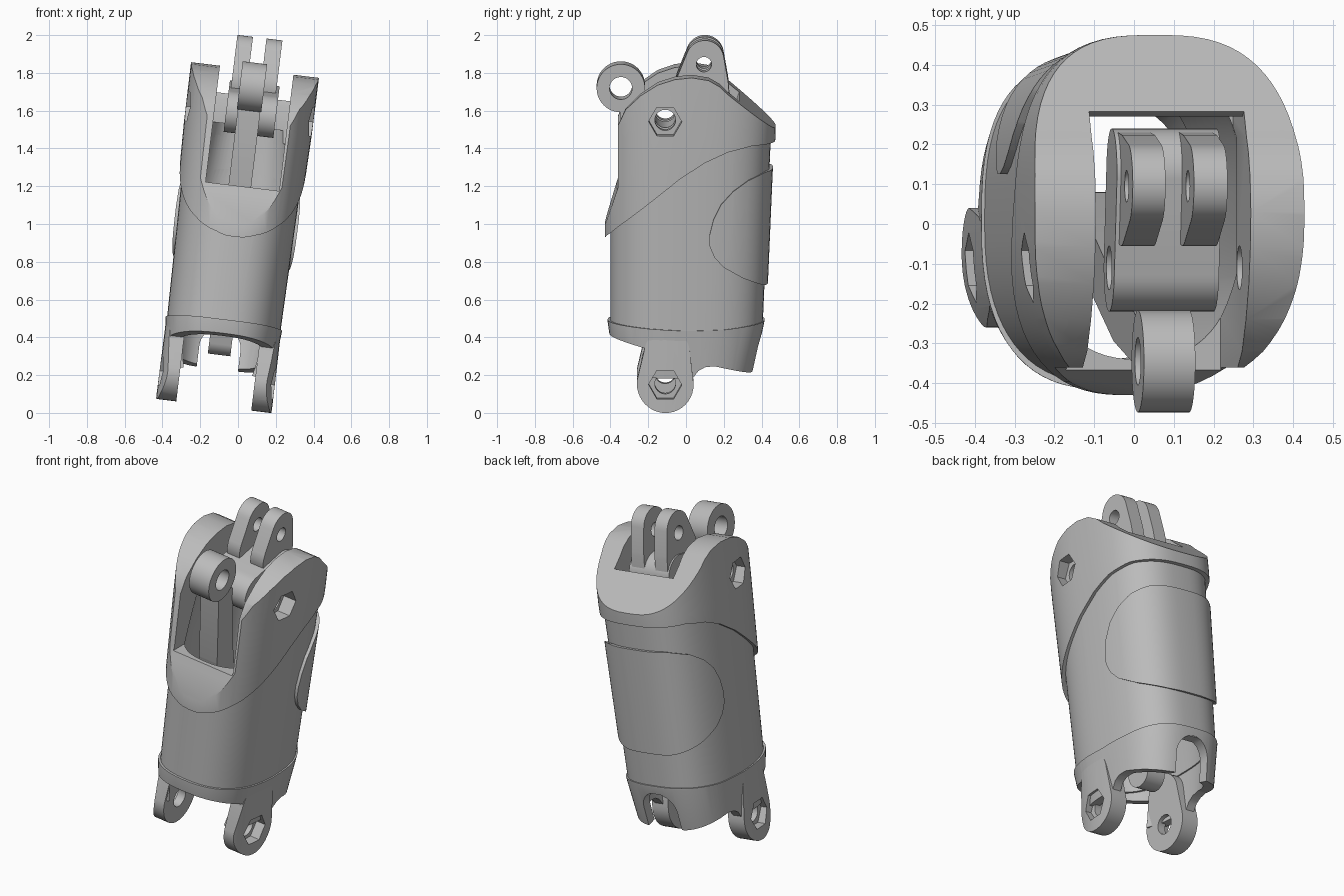
import bpy, bmesh, math
from mathutils import Matrix, Vector
from mathutils.geometry import convex_hull_2d

cube = bpy.data.objects.get("Cube")
if cube:
    bpy.data.objects.remove(cube)

grey = bpy.data.materials.new("plain_grey")
grey.use_nodes = True
grey.diffuse_color = (0.5, 0.5, 0.5, 1)
grey.node_tree.nodes["Principled BSDF"].inputs["Base Color"].default_value = (0.5, 0.5, 0.5, 1)

CX = -0.01          # middle of the limb across its width
TILT = Matrix.Translation((0, 0, 1)) @ Matrix.Rotation(math.radians(7), 4, 'Y') @ Matrix.Translation((0, 0, -1))
parts = []


def make(name, bm):
    bmesh.ops.recalc_face_normals(bm, faces=bm.faces[:])
    mesh = bpy.data.meshes.new(name)
    bm.to_mesh(mesh)
    bm.free()
    mesh.materials.append(grey)
    ob = bpy.data.objects.new(name, mesh)
    bpy.context.scene.collection.objects.link(ob)
    return ob


def loft(name, sections, inset=0.0, seg=72):
    """Rounded tube solid, squarer at the back; sections are (height, front, back, half width)."""
    bm = bmesh.new()
    rings = []
    for h, front, back, rx in sections:
        ry, cy = (back - front) / 2 - inset, (back + front) / 2
        ring = []
        for i in range(seg):
            a = math.tau * i / seg
            c, s = math.cos(a), math.sin(a)
            power = 2.85 if s > 0 else 2.5
            x = math.copysign(abs(c) ** (2 / power), c) * (rx - inset)
            y = math.copysign(abs(s) ** (2 / power), s) * ry
            ring.append(bm.verts.new((CX + x, cy + y, h)))
        rings.append(ring)
    for lo, hi in zip(rings, rings[1:]):
        for i in range(seg):
            j = (i + 1) % seg
            bm.faces.new((lo[i], lo[j], hi[j], hi[i]))
    bm.faces.new(rings[0][::-1])
    bm.faces.new(rings[-1])
    return make(name, bm)


def prism(name, pts, t0, t1, axis='X'):
    """Extrude a flat outline along x or y."""
    bm = bmesh.new()
    put = (lambda t, p: (t, p[0], p[1])) if axis == 'X' else (lambda t, p: (p[0], t, p[1]))
    ends = [[bm.verts.new(put(t, p)) for p in pts] for t in (t0, t1)]
    n = len(pts)
    for i in range(n):
        j = (i + 1) % n
        bm.faces.new((ends[0][i], ends[0][j], ends[1][j], ends[1][i]))
    bm.faces.new(ends[0][::-1])
    bm.faces.new(ends[1])
    return make(name, bm)


def slab(name, circles, t0, t1, axis='X', seg=40):
    """Plate whose outline wraps around circles (a, b, radius)."""
    pts = [Vector((a + r * math.cos(math.tau * i / seg), b + r * math.sin(math.tau * i / seg)))
           for a, b, r in circles for i in range(seg)]
    return prism(name, [pts[i] for i in convex_hull_2d(pts)], t0, t1, axis)


def boolean(ob, *tools):
    for op, tool in tools:
        mod = ob.modifiers.new(op, 'BOOLEAN')
        mod.operation, mod.solver, mod.object = op, 'EXACT', tool
    bpy.context.view_layer.update()
    deps = bpy.context.evaluated_depsgraph_get()
    mesh = bpy.data.meshes.new_from_object(ob.evaluated_get(deps))
    ob.modifiers.clear()
    ob.data = mesh
    for _, tool in tools:
        bpy.data.objects.remove(tool)
    parts.append(ob)
    return ob


def cut(tool):
    return ('DIFFERENCE', tool)


def keep(tool):
    return ('INTERSECT', tool)


def bore(y, z, r=0.055):
    return cut(slab("bore", [(y, z, r)], -0.6, 0.6))


def hex_pocket(y, z, side, inner):
    return cut(slab("hex", [(y, z, 0.088)], *sorted((side * 0.6, CX + side * inner)), seg=6))


BODY = [(0.2, -0.40, 0.395, 0.298), (1.6, -0.40, 0.455, 0.322)]
SHELL = [(0.8, -0.43, 0.45, 0.322), (1.5, -0.43, 0.475, 0.34), (2.0, -0.43, 0.475, 0.342)]
SKIRT = [(0.0, -0.35, 0.31, 0.27), (0.48, -0.415, 0.415, 0.312), (0.6, -0.415, 0.42, 0.312)]
HINGE = (-0.11, 1.585)
LUG = (-0.11, 0.178)


def cavity():
    return cut(loft("cavity", [(0.1,) + BODY[0][1:], (1.2, -0.40, 0.44, 0.315),
                               (1.52, -0.36, 0.43, 0.28)], inset=0.06))


# Main tube
boolean(loft("main_tube", BODY),
        keep(prism("side", [(-0.5, 0.44), (-0.5, 0.96), (-0.39, 0.99), (-0.05, 1.28), (0.1, 1.39),
                            (0.25, 1.45), (0.5, 1.47), (0.5, 0.44)], -0.6, 0.6)),
        cavity())

# Upper shell with two cheeks and a slot whose back rim is chamfered
shell_side = [(-0.43, 0.93), (-0.43, 1.0), (-0.36, 1.22), (-0.36, 1.55)]
shell_side += [(-0.32, 1.64), (-0.24, 1.72), (-0.15, 1.78), (-0.06, 1.81), (0.03, 1.82), (0.12, 1.805),
               (0.18, 1.77), (0.22, 1.73), (0.475, 1.52), (0.6, 1.45), (0.35, 1.45), (0.22, 1.42),
               (0.1, 1.365), (-0.03, 1.28), (-0.25, 1.10), (-0.36, 1.01), (-0.42, 0.95)]
boolean(loft("upper_shell", SHELL),
        keep(prism("side", shell_side, -0.6, 0.6)),
        cavity(),
        cut(prism("slot", [(-1, 1.2), (0.27, 1.2), (0.27, 1.65), (0.3, 1.72), (0.3, 2.2), (-1, 2.2)],
                  -0.197, 0.195)),
        bore(*HINGE), hex_pocket(*HINGE, 1, 0.26), hex_pocket(*HINGE, -1, 0.26))

# Raised plate wrapping the back
boolean(loft("back_plate", BODY, inset=-0.018),
        keep(prism("side", [(0.6, 1.31), (0.42, 1.3), (0.33, 1.265), (0.25, 1.21), (0.185, 1.14), (0.145, 1.06),
                            (0.125, 0.98), (0.125, 0.92), (0.15, 0.86), (0.2, 0.805), (0.3, 0.745),
                            (0.42, 0.69), (0.6, 0.67)], -0.6, 0.6)),
        cavity())

# Lower skirt with an arched notch at the back
boolean(loft("lower_skirt", SKIRT),
        keep(prism("side", [(-0.5, 0.49), (-0.4, 0.49), (-0.2, 0.475), (0, 0.465), (0.2, 0.47), (0.4, 0.49),
                            (0.5, 0.49), (0.5, 0.215), (0.34, 0.225), (0.25, 0.25), (0.15, 0.275),
                            (0.1, 0.27), (0.065, 0.25), (0.035, 0.21), (-0.24, 0.21), (-0.22, 0.37),
                            (-0.5, 0.44)], -0.6, 0.6)),
        cut(loft("inner", SKIRT, inset=0.055)),
        cut(slab("notch", [(-0.015, 0.335, 0.11), (-0.015, 0.0, 0.11)], 0.1, 0.6, 'Y')))

# Lower hinge lugs, rounded to the outline of the limb
for side, name in ((1, "left"), (-1, "right")):
    span = sorted((CX + side * 0.2, CX + side * 0.35))
    boolean(slab(name + "_lower_lug", [(*LUG, 0.15), (-0.1, 0.35, 0.12)], *span),
            keep(loft("outline", [(-0.1, -0.40, 0.33, 0.309), (0.6, -0.40, 0.40, 0.305)])),
            bore(*LUG), hex_pocket(*LUG, side, 0.25))

# Fork link pivoting between the cheeks
boolean(slab("fork_base", [(*HINGE, 0.11), (0.13, 1.64, 0.11)], -0.135, 0.13), bore(*HINGE))
for name, u0, u1 in (("right", -0.125, -0.042), ("left", 0.03, 0.115)):
    boolean(slab(name + "_fork_prong", [(0.1, 1.893, 0.1), (0.085, 1.75, 0.14), (0.11, 1.62, 0.125)], u0, u1),
            bore(0.095, 1.865, 0.04))

# Lever running down through the tube
U0, U1 = -0.08, 0.05
boolean(slab("lever_eye", [(-0.345, 1.73, 0.128)], U0, U1, seg=56), bore(-0.345, 1.73, 0.06))
boolean(slab("lever_neck", [(-0.285, 1.6, 0.065), (-0.22, 1.2, 0.075)], U0 + 0.005, U1 - 0.005))
boolean(slab("lever_arm", [(-0.22, 1.2, 0.075), (0.0, 0.38, 0.08)], U0 + 0.005, U1 - 0.005))

# Lean the whole assembly and shade it
bpy.ops.object.select_all(action='DESELECT')
for ob in parts:
    ob.data.transform(TILT)
    ob.select_set(True)
bpy.context.view_layer.objects.active = parts[0]
bpy.ops.object.shade_smooth_by_angle(angle=math.radians(30))
